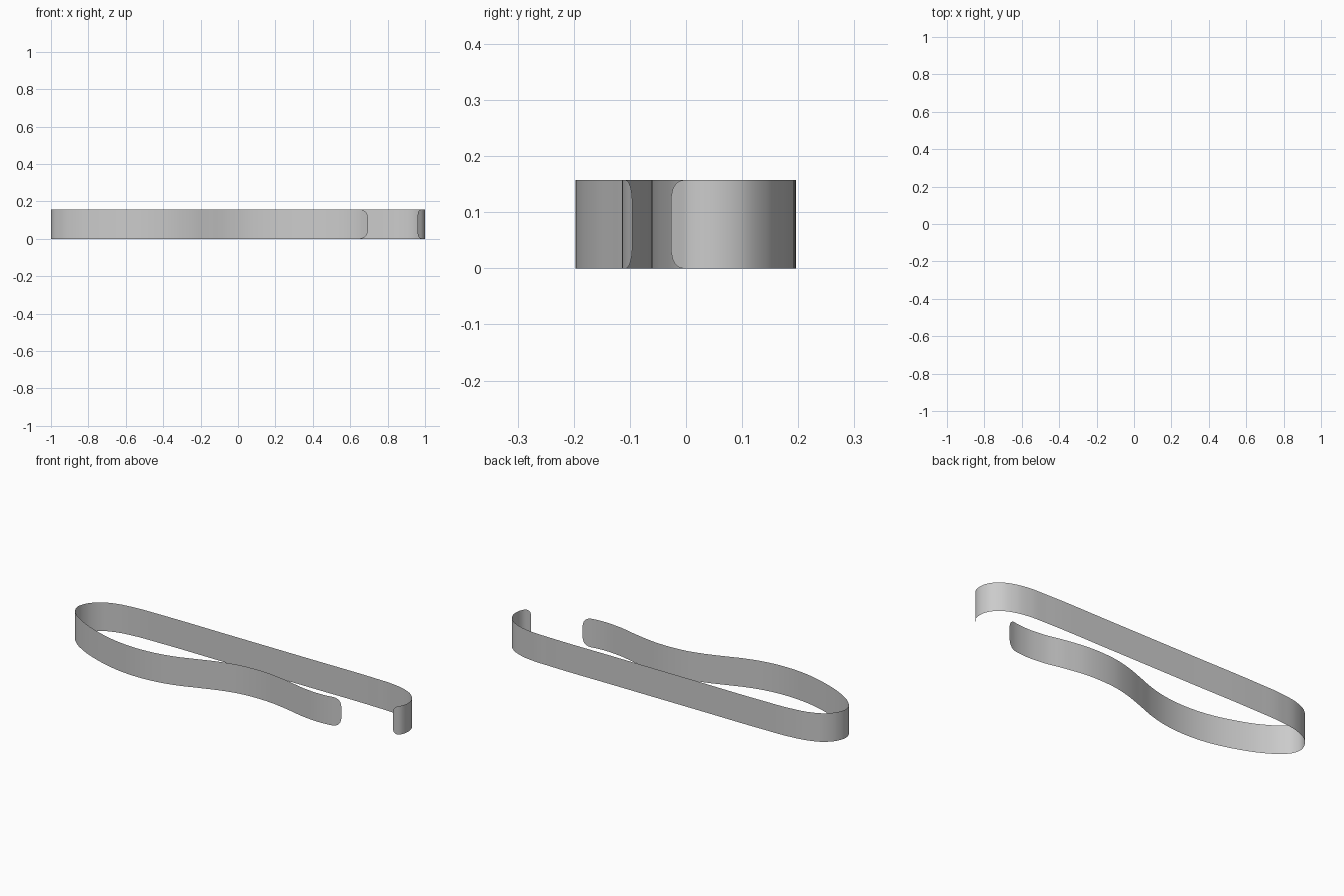
import bpy, bmesh, math
from mathutils import Vector

if "Cube" in bpy.data.objects:
    bpy.data.objects.remove(bpy.data.objects["Cube"])

HEIGHT = 0.157
STEPS = 10

# Plan path of the bent strip: waisted front arm, round left end, straight back arm, hook
PATH = [Vector(p) for p in [
    (.695, -.095), (.65, -.107), (.58, -.114), (.48, -.107), (.35, -.08), (.24, -.063),
    (.15, -.06), (.05, -.068), (-.05, -.092), (-.15, -.127), (-.25, -.163), (-.35, -.187),
    (-.47, -.197), (-.6, -.187), (-.75, -.148), (-.88, -.092), (-.95, -.045), (-.989, 0),
    (-1, .04), (-.985, .09), (-.94, .14), (-.87, .172), (-.76, .19), (-.6, .195),
    (-.2, .195), (.3, .195), (.7, .194), (.8, .19), (.88, .175), (.945, .145),
    (.987, .1), (1, .05), (.99, .005), (.96, -.027)]]


def smooth_path(pts, steps):
    """Chord-length spline through the points."""
    d = [(b - a).length for a, b in zip(pts, pts[1:])]
    slope = [(b - a) / l for a, b, l in zip(pts, pts[1:], d)]
    tan = [slope[0]]
    for i in range(1, len(pts) - 1):
        tan.append((slope[i - 1] * d[i] + slope[i] * d[i - 1]) / (d[i - 1] + d[i]))
    tan.append(slope[-1])
    out = []
    for i, l in enumerate(d):
        for k in range(steps):
            t = k / steps
            out.append(pts[i] * (2*t**3 - 3*t**2 + 1) + tan[i] * l * (t**3 - 2*t**2 + t)
                       + pts[i + 1] * (3*t**2 - 2*t**3) + tan[i + 1] * l * (t**3 - t**2))
    return out + [pts[-1]]


def corner(s, r):
    """Edge inset at distance s from a rounded end of radius r."""
    return r - math.sqrt(r * r - (r - s) ** 2) if s < r else 0.0


# Thin strip with rounded corners at both free ends
pts = smooth_path(PATH, STEPS)
dist = [0.0]
for a, b in zip(pts, pts[1:]):
    dist.append(dist[-1] + (b - a).length)

bm = bmesh.new()
rows = []
for p, s in zip(pts, dist):
    inset = max(corner(s, .045), corner(dist[-1] - s, .032))
    rows.append([bm.verts.new((p.x, p.y, z)) for z in (inset, HEIGHT - inset)])
for (a, b), (c, d) in zip(rows, rows[1:]):
    bm.faces.new((a, b, d, c)).smooth = True
bm.normal_update()

mesh = bpy.data.meshes.new("spring_clip_strip")
bm.to_mesh(mesh)
bm.free()
clip = bpy.data.objects.new("spring_clip_strip", mesh)
bpy.context.collection.objects.link(clip)
